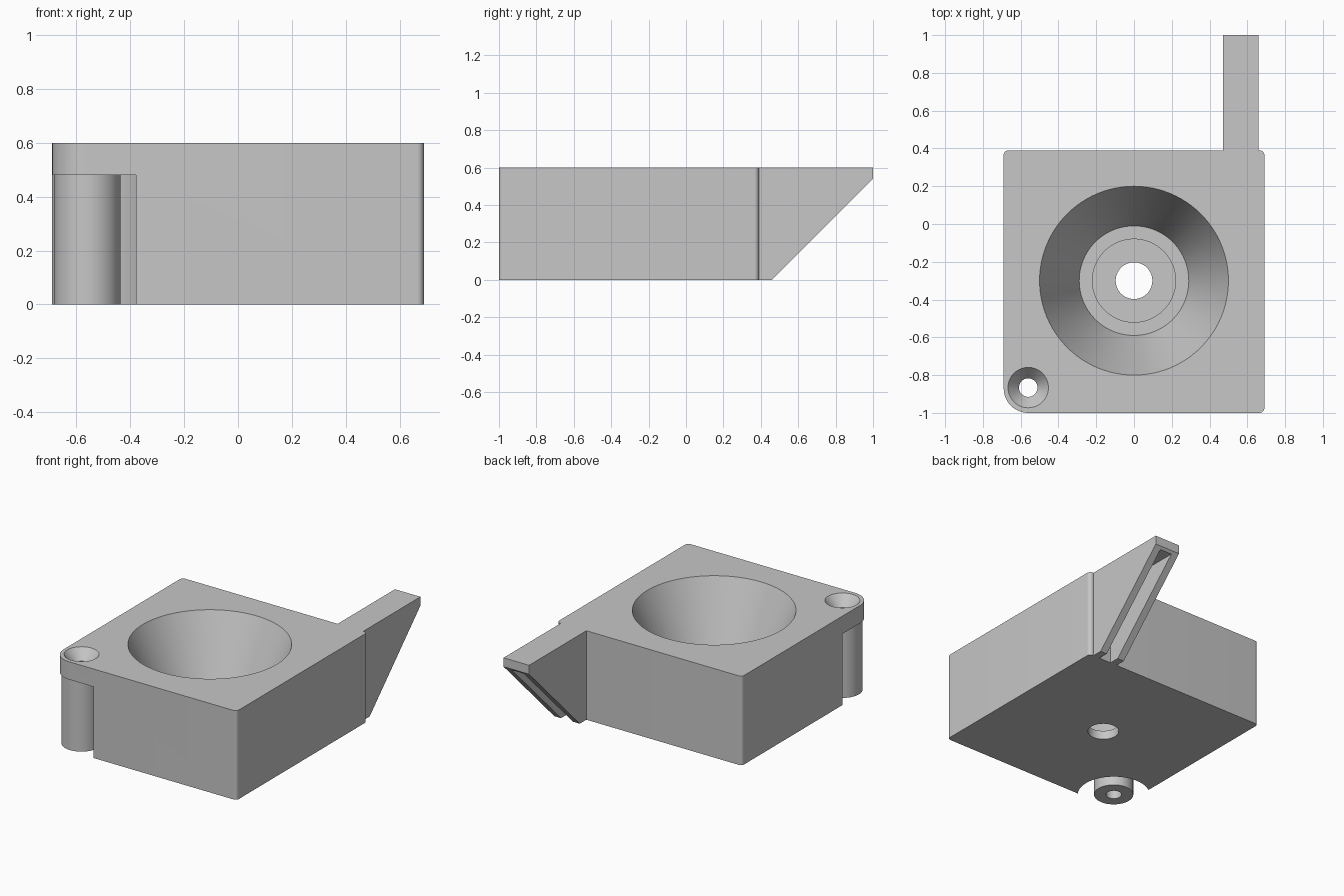
import bpy
import bmesh
from math import sin, cos, pi, radians
from mathutils import Matrix, Vector

cube = bpy.data.objects.get("Cube")
if cube:
    bpy.data.objects.remove(cube, do_unlink=True)

grey = bpy.data.materials.new("plain grey")
grey.use_nodes = True
colour = (0.57, 0.57, 0.57, 1)
grey.diffuse_color = colour
grey.node_tree.nodes["Principled BSDF"].inputs["Base Color"].default_value = colour


def finish(bm, name):
    bmesh.ops.remove_doubles(bm, verts=bm.verts, dist=1e-5)
    bmesh.ops.recalc_face_normals(bm, faces=bm.faces)
    mesh = bpy.data.meshes.new(name)
    bm.to_mesh(mesh)
    bm.free()
    mesh.materials.append(grey)
    obj = bpy.data.objects.new(name, mesh)
    bpy.context.collection.objects.link(obj)
    return obj


def prism(name, points, offset):
    """Extrude a flat outline of 3D points along an offset."""
    bm = bmesh.new()
    face = bm.faces.new([bm.verts.new(p) for p in points])
    new = bmesh.ops.extrude_face_region(bm, geom=[face], use_keep_orig=True)["geom"]
    verts = [v for v in new if isinstance(v, bmesh.types.BMVert)]
    bmesh.ops.translate(bm, verts=verts, vec=Vector(offset))
    return finish(bm, name)


def lathe(name, profile, centre, n=96):
    """Revolve a closed (radius, z) profile about a vertical axis."""
    bm = bmesh.new()
    rings = []
    for i in range(n):
        a = 2 * pi * i / n
        rings.append([bm.verts.new((centre[0] + r * cos(a), centre[1] + r * sin(a), z))
                      for r, z in profile])
    for i in range(n):
        p, q = rings[i], rings[(i + 1) % n]
        for j in range(len(profile)):
            k = (j + 1) % len(profile)
            if profile[j][0] or profile[k][0]:
                bm.faces.new((p[j], q[j], q[k], p[k]))
    return finish(bm, name)


def combine(target, tool, operation):
    mod = target.modifiers.new("boolean", "BOOLEAN")
    mod.operation = operation
    mod.solver = "EXACT"
    mod.object = tool
    bpy.context.view_layer.objects.active = target
    bpy.ops.object.modifier_apply(modifier=mod.name)
    bpy.data.objects.remove(tool, do_unlink=True)


# Block with rounded corners, the screw corner rounder than the rest
W, FRONT, BACK, TOP = 0.69, -1.0, 0.39, 0.6
corners = [(W, BACK, 0.025, 1, 1), (-W, BACK, 0.025, -1, 1),
           (-W, FRONT, 0.13, -1, -1), (W, FRONT, 0.025, 1, -1)]
outline = []
for i, (x, y, r, sx, sy) in enumerate(corners):
    for s in range(13):
        a = (i + s / 12) * pi / 2
        outline.append((x - sx * r + r * cos(a), y - sy * r + r * sin(a), 0))
body = prism("funnel_block", outline, (0, 0, TOP))

# Hollow sloping arm at the back
side = [(0.37, 0), (0.46, 0), (1.0, 0.54), (1.0, TOP), (0.37, TOP)]
arm = prism("arm", [(0.47, y, z) for y, z in side], (0.19, 0, 0))
pocket = [(0.3, -0.1), (1.2, -0.1), (1.2, 0.525), (0.3, 0.525)]
combine(arm, prism("pocket", [(0.52, y, z) for y, z in pocket], (0.09, 0, 0)),
        "DIFFERENCE")
combine(body, arm, "UNION")

# Funnel with stepped floor and through hole
funnel = [(0, -0.1), (0.097, -0.1), (0.097, 0.06), (0.22, 0.06), (0.22, 0.12),
          (0.29, 0.12), (0.5, TOP), (0.5, 0.7), (0, 0.7)]
combine(body, lathe("funnel", funnel, (0, -0.3)), "DIFFERENCE")

# Clearance around the screw post, then its countersunk hole
post = (-0.56, -0.866)
ring = [(0.123, -0.1), (0.226, -0.1), (0.226, 0.48), (0.123, 0.48)]
combine(body, lathe("clearance", ring, post, 64), "DIFFERENCE")
screw = [(0, -0.1), (0.049, -0.1), (0.049, 0.53), (0.107, TOP), (0.107, 0.7), (0, 0.7)]
combine(body, lathe("screw_hole", screw, post, 48), "DIFFERENCE")

bpy.ops.object.select_all(action="DESELECT")
body.select_set(True)
bpy.context.view_layer.objects.active = body
bpy.ops.object.shade_smooth_by_angle(angle=radians(25))
